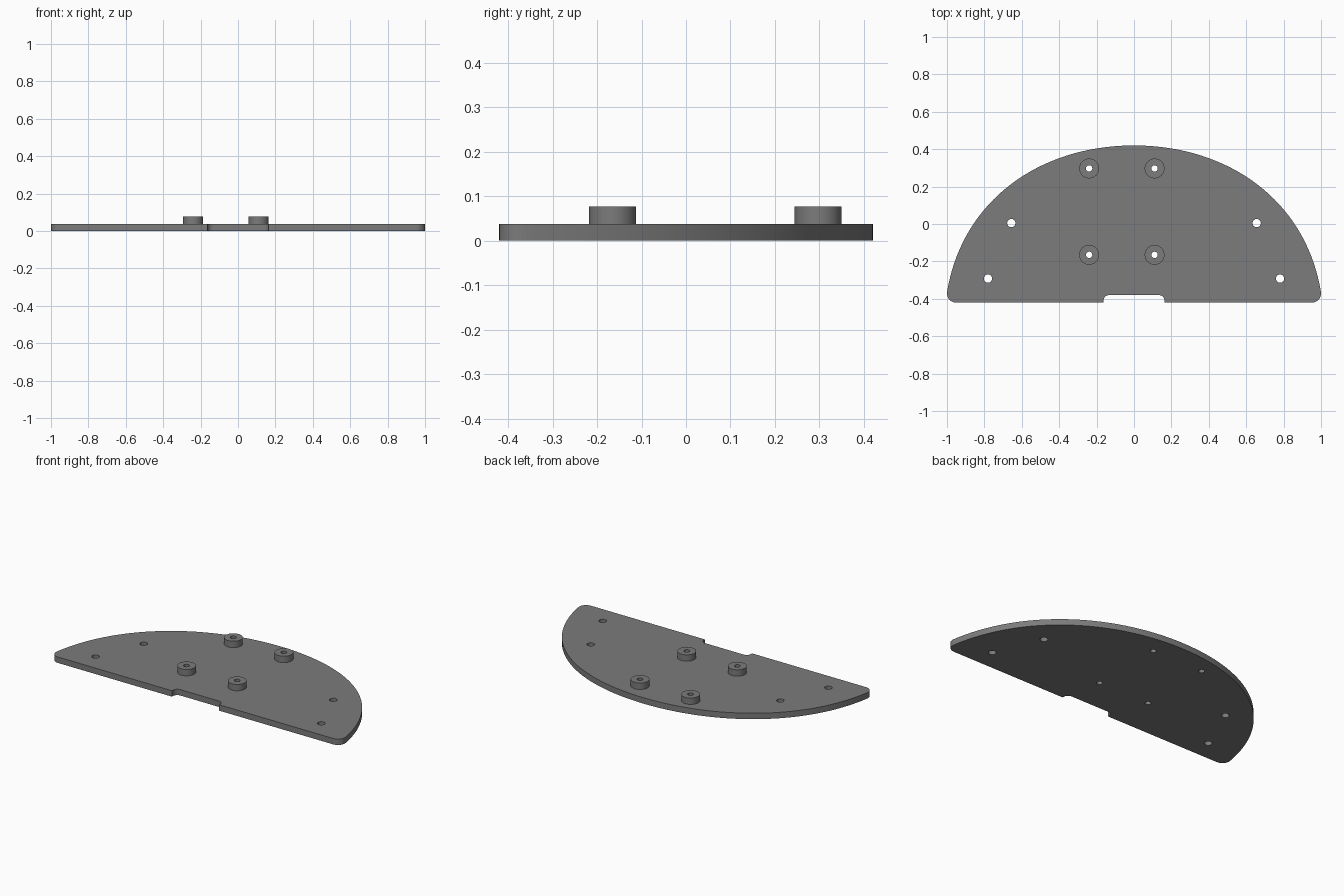
import bpy, bmesh, math
from mathutils import Vector
from mathutils.geometry import interpolate_bezier

if "Cube" in bpy.data.objects:
    bpy.data.objects.remove(bpy.data.objects["Cube"])

PLATE_TOP = 0.037
BOSS_TOP = 0.077

grey = bpy.data.materials.new("dark grey")
grey.diffuse_color = (0.2, 0.2, 0.2, 1)
grey.use_nodes = True
grey.node_tree.nodes["Principled BSDF"].inputs["Base Color"].default_value = grey.diffuse_color


def arc(cx, cy, r, start, end, n):
    """Points on an arc, angles in degrees."""
    return [(cx + r * math.cos(math.radians(start + (end - start) * i / n)),
             cy + r * math.sin(math.radians(start + (end - start) * i / n)))
            for i in range(n + 1)]


def circle(cx, cy, r, n=32):
    return arc(cx, cy, r, 0, 360, n)[:-1]


def slab(name, loops, z0, z1):
    """Extrude closed outlines (inner ones become holes) into a solid."""
    curve = bpy.data.curves.new(name, 'CURVE')
    curve.dimensions = '2D'
    curve.fill_mode = 'BOTH'
    curve.extrude = (z1 - z0) / 2
    for pts in loops:
        spline = curve.splines.new('POLY')
        spline.points.add(len(pts) - 1)
        for p, (x, y) in zip(spline.points, pts):
            p.co = (x, y, 0, 1)
        spline.use_cyclic_u = True
    obj = bpy.data.objects.new(name, curve)
    obj.location.z = (z0 + z1) / 2
    bpy.context.collection.objects.link(obj)
    bpy.ops.object.select_all(action='DESELECT')
    obj.select_set(True)
    bpy.context.view_layer.objects.active = obj
    bpy.ops.object.convert(target='MESH')
    obj = bpy.context.view_layer.objects.active
    bm = bmesh.new()
    bm.from_mesh(obj.data)
    bmesh.ops.remove_doubles(bm, verts=bm.verts, dist=1e-5)
    bmesh.ops.recalc_face_normals(bm, faces=bm.faces)
    bm.to_mesh(obj.data)
    bm.free()
    obj.data.materials.clear()
    obj.data.materials.append(grey)
    bpy.ops.object.shade_smooth_by_angle(angle=math.radians(30))
    return obj


# Right half of the plate outline: notch, front corner, domed edge
dome = interpolate_bezier(Vector((1, -0.367)), Vector((0.92, 0.13)),
                          Vector((0.5, 0.42)), Vector((0, 0.42)), 48)
half = (arc(0.133, -0.41, 0.03, 90, 0, 8) + [(0.163, -0.42)]
        + arc(0.952, -0.372, 0.048, -90, 0, 10)
        + [(p.x, p.y) for p in dome])
outline = half + [(-x, y) for x, y in reversed(half[:-1])]

# Screw holes near the sides, and boss positions
side_holes = [(s * x, y) for s in (-1, 1) for x, y in ((0.656, 0.005), (0.781, -0.292))]
bosses = [(x, y) for x in (-0.24, 0.11) for y in (-0.165, 0.297)]

slab("base_plate",
     [outline] + [circle(x, y, 0.022) for x, y in side_holes]
     + [circle(x, y, 0.017) for x, y in bosses], 0, PLATE_TOP)

# Raised bosses with through holes
for i, (x, y) in enumerate(bosses):
    slab(f"boss_{i + 1}", [circle(x, y, 0.053, 48), circle(x, y, 0.017)], PLATE_TOP, BOSS_TOP)
